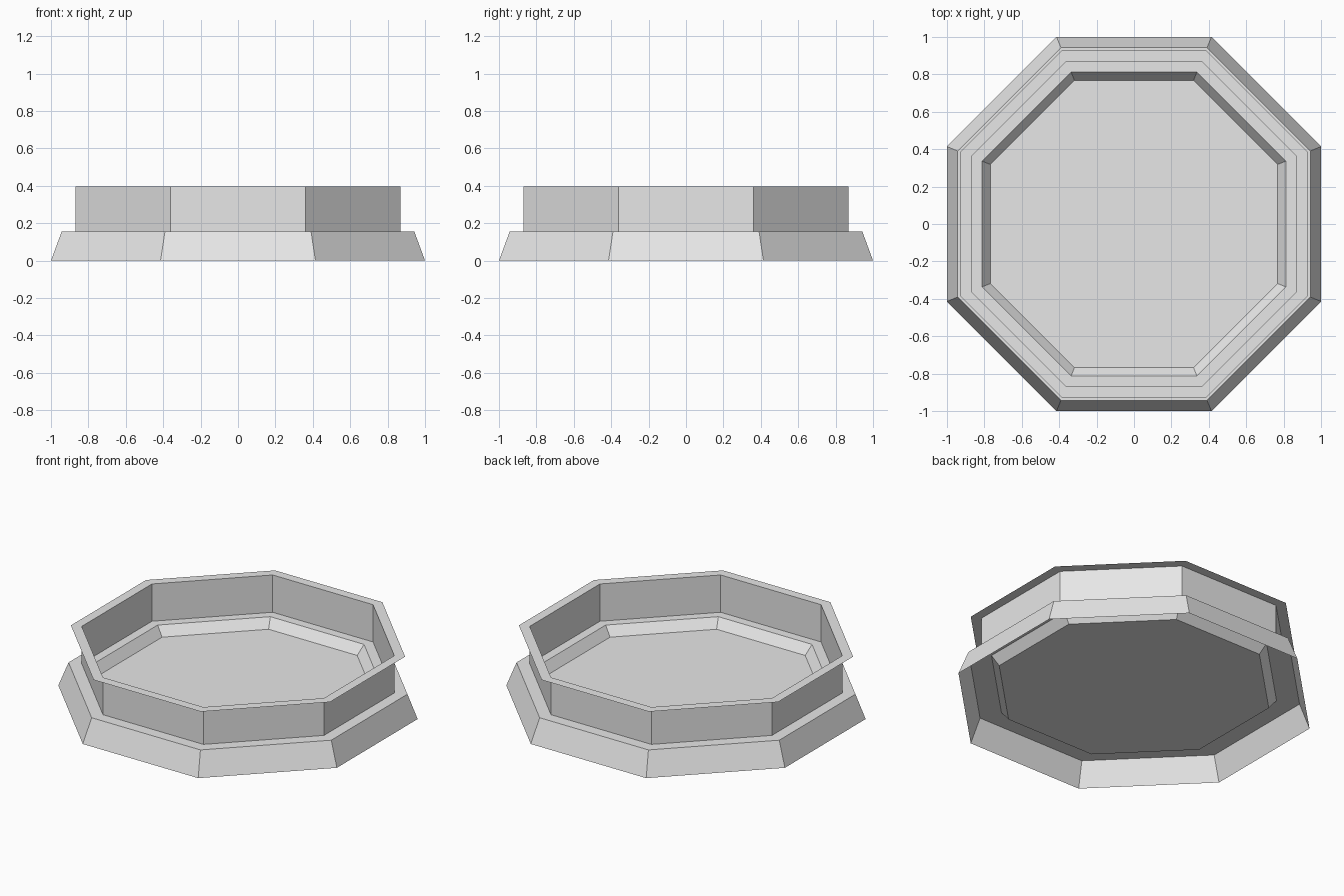
import bpy
import bmesh
from math import cos, sin, pi

SIDES = 8

if "Cube" in bpy.data.objects:
    bpy.data.objects.remove(bpy.data.objects["Cube"], do_unlink=True)

grey = bpy.data.materials.new("light_grey")
grey.use_nodes = True
colour = (0.8, 0.8, 0.8, 1)
grey.diffuse_color = colour
grey.node_tree.nodes["Principled BSDF"].inputs["Base Color"].default_value = colour


def octagon(bm, apothem, z):
    """Ring of vertices with flat sides facing the axes."""
    r = apothem / cos(pi / SIDES)
    angles = [(i + 0.5) * 2 * pi / SIDES for i in range(SIDES)]
    return [bm.verts.new((r * cos(a), r * sin(a), z)) for a in angles]


def lathe(name, profile, cap=False):
    """Sweep (apothem, height) points around; listed from outside in."""
    bm = bmesh.new()
    rings = [octagon(bm, a, z) for a, z in profile]
    for lower, upper in zip(rings, rings[1:]):
        for i in range(SIDES):
            j = (i + 1) % SIDES
            bm.faces.new((lower[i], lower[j], upper[j], upper[i]))
    if cap:
        bm.faces.new(rings[-1])
    mesh = bpy.data.meshes.new(name)
    bm.to_mesh(mesh)
    bm.free()
    mesh.materials.append(grey)
    obj = bpy.data.objects.new(name, mesh)
    bpy.context.collection.objects.link(obj)
    return obj


LEDGE, TOP, WALL = 0.155, 0.397, 0.87

# Sloped skirt with the flat ledge on top, open underneath
lathe("base_skirt", [(1.0, 0), (0.943, LEDGE), (WALL, LEDGE)])

# Upright wall, a single sheet
lathe("wall", [(WALL, LEDGE), (WALL, TOP)])

# Thin flat rim overhanging the wall
lathe("rim", [(0.93, TOP), (WALL, TOP)])

# Inner ledge, sloped step and sunken floor
lathe("basin", [(WALL, LEDGE), (0.812, LEDGE), (0.768, 0.095)], cap=True)
